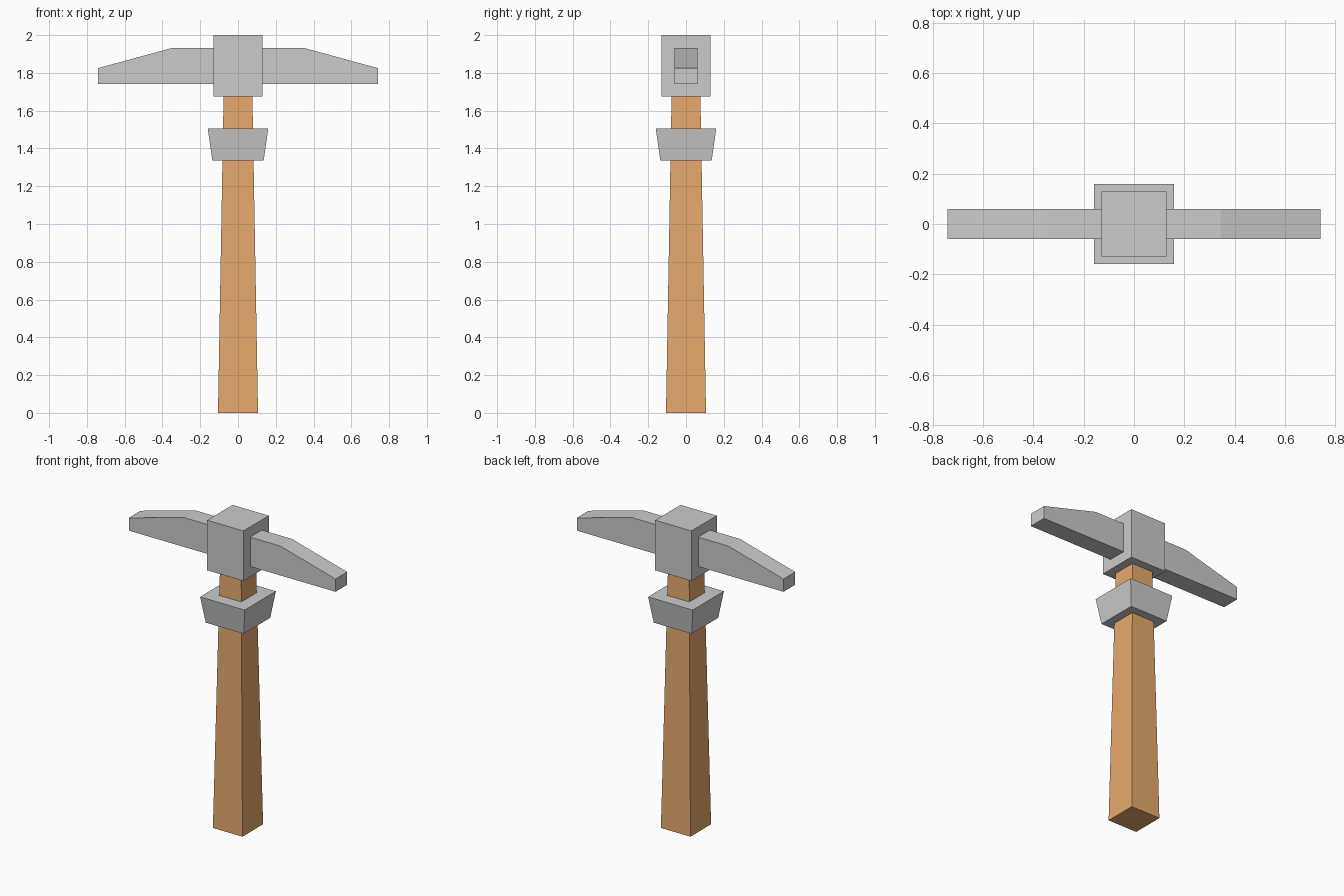
import bpy, bmesh

if "Cube" in bpy.data.objects:
    bpy.data.objects.remove(bpy.data.objects["Cube"])

def make_object(name, bm):
    bmesh.ops.recalc_face_normals(bm, faces=bm.faces[:])
    mesh = bpy.data.meshes.new(name)
    bm.to_mesh(mesh)
    bm.free()
    obj = bpy.data.objects.new(name, mesh)
    bpy.context.collection.objects.link(obj)
    return obj

def square_frustum(name, z0, half0, z1, half1):
    """Closed square block tapering from half0 at z0 to half1 at z1."""
    bm = bmesh.new()
    bmesh.ops.create_cube(bm, size=2)
    for v in bm.verts:
        z, half = (z1, half1) if v.co.z > 0 else (z0, half0)
        v.co = (v.co.x * half, v.co.y * half, z)
    return make_object(name, bm)

def extruded_profile(name, points, half_depth):
    """Extrude an x-z profile along y."""
    bm = bmesh.new()
    face = bm.faces.new([bm.verts.new((x, -half_depth, z)) for x, z in points])
    ext = bmesh.ops.extrude_face_region(bm, geom=[face])["geom"]
    moved = [g for g in ext if isinstance(g, bmesh.types.BMVert)]
    bmesh.ops.translate(bm, verts=moved, vec=(0, 2 * half_depth, 0))
    return make_object(name, bm)

# Tapered wooden handle, ending just inside the head
wood = bpy.data.materials.new("wood")
wood.diffuse_color = (0.8, 0.4, 0.15, 1)
wood.use_nodes = True
wood.node_tree.nodes["Principled BSDF"].inputs["Base Color"].default_value = wood.diffuse_color
handle = square_frustum("handle", 0, 0.106, 1.69, 0.076)
handle.data.materials.append(wood)

# Flared collar and head block
square_frustum("collar", 1.336, 0.136, 1.506, 0.16)
square_frustum("head_block", 1.675, 0.13, 2.0, 0.13)

# Pick blades on both sides
for side, sign in (("left", -1), ("right", 1)):
    profile = [(0.12, 1.742), (0.742, 1.742), (0.742, 1.825),
               (0.345, 1.933), (0.12, 1.933)]
    extruded_profile(side + "_blade", [(sign * x, z) for x, z in profile], 0.06)
